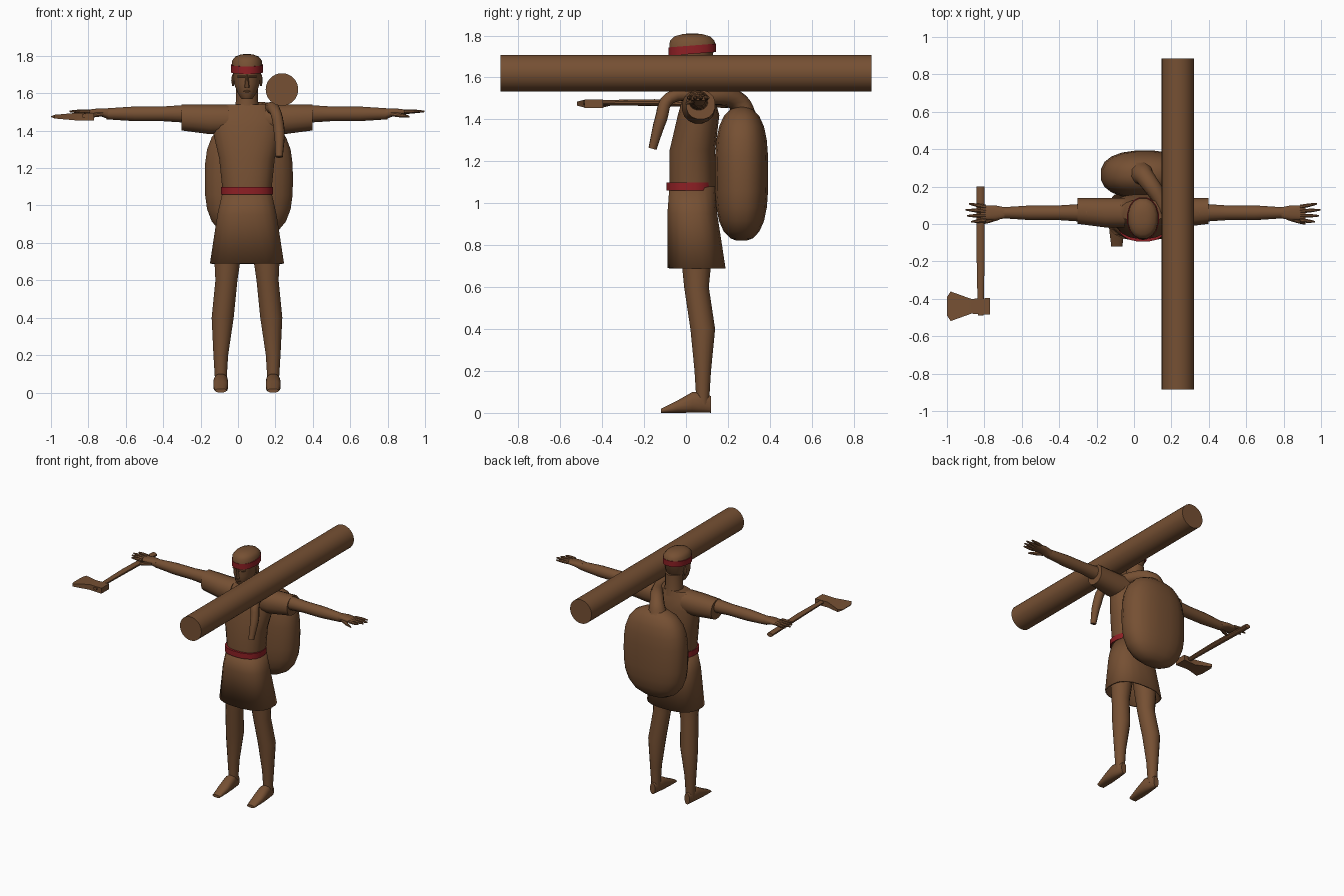
import bpy, bmesh, math

if "Cube" in bpy.data.objects:
    bpy.data.objects.remove(bpy.data.objects["Cube"], do_unlink=True)

MID = 0.048   # body centre line
AXES = {"x": (0, 1, 2), "y": (1, 0, 2), "z": (2, 0, 1)}
parts = []


def material(name, colour):
    mat = bpy.data.materials.new(name)
    mat.use_nodes = True
    mat.diffuse_color = colour
    mat.node_tree.nodes["Principled BSDF"].inputs["Base Color"].default_value = colour
    return mat


BROWN = material("warm brown", (0.18, 0.08, 0.033, 1))
RED = material("deep red", (0.27, 0.014, 0.018, 1))


def finish(ob, mat=BROWN):
    ob.data.materials.clear()
    ob.data.materials.append(mat)
    parts.append(ob)
    return ob


def loft(name, axis, rings, ratio=1, sides=16, power=2, side=1, mid=MID,
         mat=BROWN, cap=True, tilt=0):
    """Skin rings (position, two centre coordinates, radius, optional second radius)."""
    bm = bmesh.new()
    loops = []
    along, across, up = AXES[axis]
    for position, centre_a, centre_b, radius, *second in rings:
        other = second[0] if second else radius * ratio
        loop = []
        for i in range(sides):
            angle = math.tau * (i + 0.5) / sides
            c, s = math.cos(angle), math.sin(angle)
            co = [0, 0, 0]
            co[along] = position
            co[across] = centre_a + radius * math.copysign(abs(c) ** (2 / power), c)
            co[up] = centre_b + other * math.copysign(abs(s) ** (2 / power), s)
            co[0] = mid + side * co[0]
            co[2] += tilt * co[1]
            loop.append(bm.verts.new(co))
        loops.append(loop)
    for low, high in zip(loops, loops[1:]):
        for i in range(sides):
            j = (i + 1) % sides
            bm.faces.new((low[i], low[j], high[j], high[i]))
    if cap:
        bm.faces.new(loops[0])
        bm.faces.new(loops[-1])
    bmesh.ops.recalc_face_normals(bm, faces=bm.faces)
    mesh = bpy.data.meshes.new(name)
    bm.to_mesh(mesh)
    bm.free()
    ob = bpy.data.objects.new(name, mesh)
    bpy.context.collection.objects.link(ob)
    return finish(ob, mat)


def tube(name, points):
    """Round tube through (x, y, z, radius) points."""
    curve = bpy.data.curves.new(name, "CURVE")
    curve.dimensions = "3D"
    curve.bevel_depth = 1
    curve.bevel_resolution = 3
    curve.resolution_u = 5
    curve.use_fill_caps = True
    spline = curve.splines.new("BEZIER")
    spline.bezier_points.add(len(points) - 1)
    for point, (x, y, z, radius) in zip(spline.bezier_points, points):
        point.co = (x, y, z)
        point.radius = radius
        point.handle_left_type = point.handle_right_type = "AUTO"
    ob = bpy.data.objects.new(name, curve)
    bpy.context.collection.objects.link(ob)
    bpy.ops.object.select_all(action="DESELECT")
    ob.select_set(True)
    bpy.context.view_layer.objects.active = ob
    bpy.ops.object.convert(target="MESH")
    finish(bpy.context.view_layer.objects.active)


# Tunic, belt and skirt
loft("tunic", "z", [(1.06, 0, .03, .13, .11), (1.25, 0, .03, .15, .11),
                    (1.42, 0, .06, .19, .1), (1.49, 0, .06, .19, .08),
                    (1.54, 0, .07, .12, .06)], sides=20, power=2.3)
loft("belt", "z", [(z, 0, .02, .14, .115) for z in (1.06, 1.1)], sides=20, power=2.4, mat=RED)
skirt = loft("skirt", "z", [(1.08, 0, .03, .13, .11), (.95, 0, .03, .16, .12),
                            (.69, 0, .05, .2, .14)], sides=20, power=2.5, cap=False)
skirt.modifiers.new("cloth thickness", "SOLIDIFY").thickness = 0.01

# Head, neck and face
loft("neck", "z", [(1.5, 0, .07, .07), (1.56, 0, .07, .06), (1.65, 0, .07, .06)])
loft("head", "z", [(1.57, 0, -.01, .03), (1.6, 0, 0, .05), (1.65, 0, .02, .07),
                   (1.74, 0, .03, .08)], ratio=1.35, power=2.2)
loft("hair", "z", [(1.74 + .07 * t, 0, .03, .083 * (1 - t ** 4) ** .5)
                   for t in (0, .5, .8, .95, .99)], ratio=1.35, power=2.2)
loft("headband", "z", [(z, 0, .03, .086) for z in (1.71, 1.75)],
     ratio=1.33, power=2.2, mat=RED, tilt=.08)
loft("nose", "z", [(1.63, 0, -.07, .015), (1.7, 0, -.075, .006)], ratio=1.2, sides=8)
loft("lips", "x", [(.02 * t, -.065, 1.61, .008 - .005 * abs(t)) for t in (-1, 0, 1)], sides=8)

for side, word in ((1, "left"), (-1, "right")):
    # Face sides
    loft(word + "_brow", "x", [(.03 + .02 * t, .01 * t - .065, 1.69, .007 - .002 * abs(t))
                               for t in (-1, 0, 1)], sides=8, side=side)
    loft(word + "_ear", "z", [(1.67 + .03 * t, .075, .05, .01 - .005 * abs(t))
                              for t in (-1, 0, 1)], ratio=1.8, sides=8, side=side)
    # Sleeve, arm and hand
    loft(word + "_sleeve", "x", [(.1, .06, 1.46, .08), (.2, .06, 1.46, .08),
                                 (.35, .07, 1.47, .07)], power=2.2, side=side)
    loft(word + "_arm", "x", [(x, .06, 1.49, radius) for x, radius in
                              ((.3, .05), (.45, .04), (.6, .04), (.75, .03))], side=side)
    loft(word + "_palm", "x", [(.74, .06, 1.49, .03, .03), (.79, .06, 1.5, .04, .02),
                               (.87, .06, 1.5, .04, .01)], power=2.5, side=side)
    for i, length in enumerate((.08, .1, .11, .09)):
        loft(f"{word}_finger_{i + 1}", "x",
             [(.84 + length * t, .02 + .024 * i + (i - 1) * t * .008, 1.503,
               .012 - .008 * t ** 3) for t in (0, .5, .9, 1)], sides=8, side=side)
    loft(word + "_thumb", "x", [(.77 + .1 * t, .035 - .035 * t, 1.49 - .015 * t,
                                 .014 - .01 * t ** 3) for t in (0, .5, .9, 1)],
         sides=8, side=side)
    # Leg and foot
    loft(word + "_leg", "z", [(.8, .1, .05, .08), (.6, .11, .05, .06), (.4, .13, .08, .06),
                              (.2, .14, .08, .04), (.04, .14, .08, .03)], side=side)
    loft(word + "_foot", "y", [(y, .14, height, width, height) for y, height, width in
                               ((.12, .04, .02), (.08, .05, .03), (.03, .05, .04),
                                (-.04, .03, .04), (-.12, .01, .03))], power=2.4, side=side)

# Sack on the back, its neck pulled over the left shoulder
sack_levels = [math.sin(math.pi * step / 12) * .995 for step in range(-6, 7)]
loft("sack", "z", [(1.14 + .32 * t, .01, .265, .238 * (1 - abs(t) ** 3) ** .4)
                   for t in sack_levels], ratio=.54, sides=20, power=2.4)
tube("sack_neck", [(.04, .27, 1.41, .07), (.06, .25, 1.48, .05), (.16, .09, 1.51, .04),
                   (.2, -.08, 1.5, .03), (.22, -.12, 1.4, .03), (.22, -.16, 1.26, .02)])

# Log resting on the shoulder
bpy.ops.mesh.primitive_cylinder_add(vertices=32, radius=.087, depth=1.77,
                                    location=(.235, 0, 1.62), rotation=(math.pi / 2, 0, 0))
bpy.context.object.name = "log"
finish(bpy.context.object)

# Axe in the right hand
loft("axe_handle", "y", [(.2, -.82, 1.47, .022), (-.15, -.82, 1.48, .023),
                         (-.49, -.82, 1.48, .016)], ratio=.7, sides=10, mid=0)
loft("axe_head", "x", [(x, -.44, 1.475, width, height) for x, width, height in
                       ((-.77, .045, .02), (-.87, .04, .02), (-.98, .08, .01), (-1, .05, .002))],
     sides=4, power=50, mid=0)

# Smooth shading with crisp edges
bpy.ops.object.select_all(action="DESELECT")
for ob in parts:
    ob.select_set(True)
bpy.context.view_layer.objects.active = parts[0]
bpy.ops.object.shade_smooth_by_angle(angle=math.radians(40))
